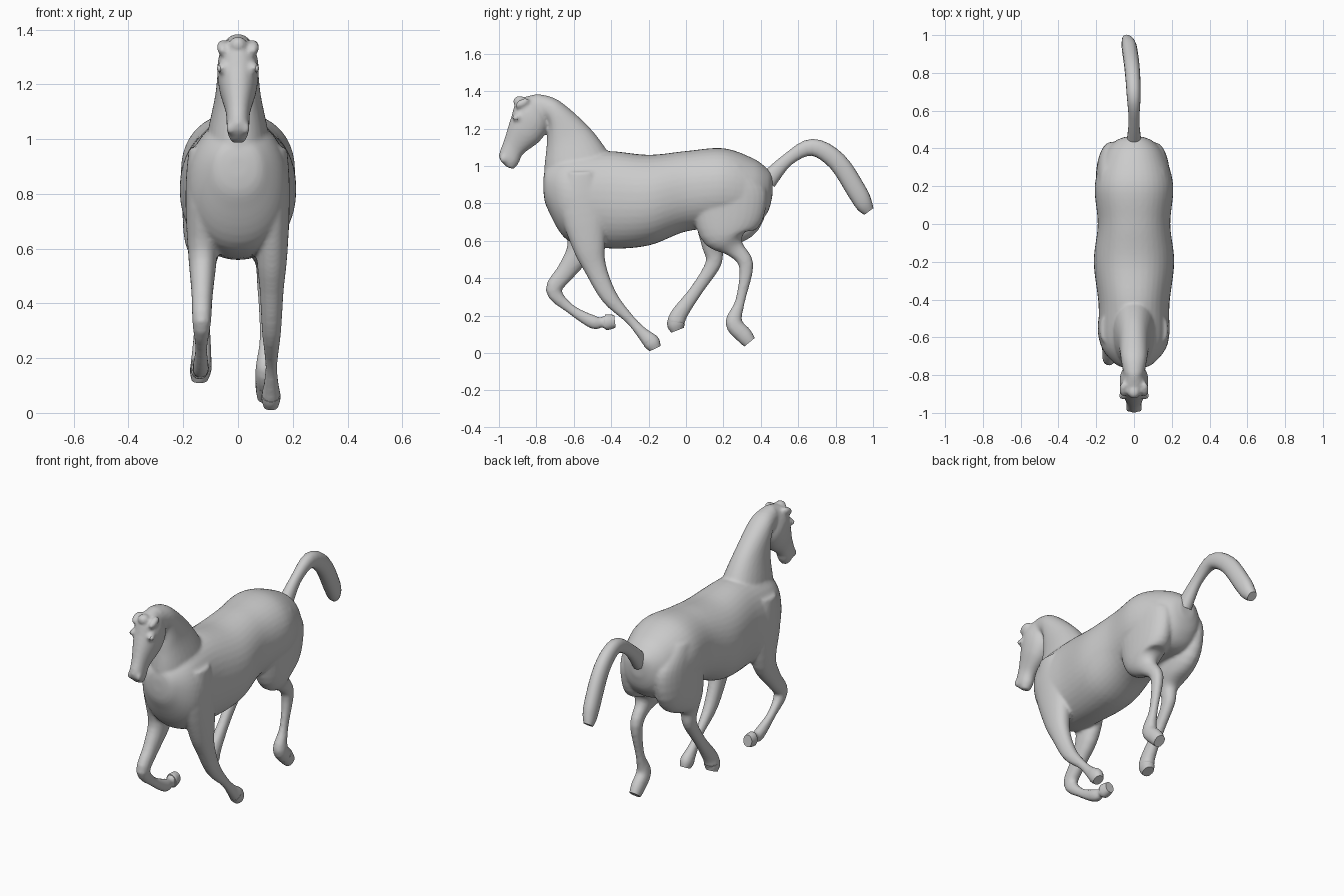
import bpy, bmesh, math
from mathutils import Vector, Matrix

if "Cube" in bpy.data.objects:
    bpy.data.objects.remove(bpy.data.objects["Cube"])

# A ring is (x, front y, front z, back y, back z, half width): an oval seen edge-on from the side.
def spline(rings, steps):
    out = []
    for i in range(len(rings) - 1):
        p0, p1 = rings[max(i - 1, 0)], rings[i]
        p2, p3 = rings[i + 1], rings[min(i + 2, len(rings) - 1)]
        for s in range(steps):
            t = s / steps
            out.append([b + t * ((c - a) / 2 + t * (a - 2.5 * b + 2 * c - d / 2
                        + t * (3 * b - a - 3 * c + d) / 2))
                        for a, b, c, d in zip(p0, p1, p2, p3)])
    return out + [list(rings[-1])]


def loft(bm, rings, sides=28, power=0.92):
    loops = []
    for x, ay, az, by, bz, w in rings:
        c = Vector((x, (ay + by) / 2, (az + bz) / 2))
        v = Vector((0, (by - ay) / 2, (bz - az) / 2))
        loop = []
        for k in range(sides):
            t = 2 * math.pi * k / sides
            co, si = (math.copysign(abs(f) ** power, f) for f in (math.cos(t), math.sin(t)))
            loop.append(bm.verts.new(c + v * co + Vector((w * si, 0, 0))))
        loops.append(loop)
    faces = [bm.faces.new(loops[0]), bm.faces.new(loops[-1][::-1])]
    for a, b in zip(loops, loops[1:]):
        for k in range(sides):
            n = (k + 1) % sides
            faces.append(bm.faces.new((a[k], b[k], b[n], a[n])))
    bmesh.ops.recalc_face_normals(bm, faces=faces)


# Limb path of (y, z, radius) turned into rings square to the path, drifting from x0 to x1
def limb(path, x0, x1, widest, steps=4):
    pts = spline(path, steps)
    rings = []
    for i, (y, z, r) in enumerate(pts):
        a, b = pts[max(i - 2, 0)], pts[min(i + 2, len(pts) - 1)]
        d = Vector((b[0] - a[0], b[1] - a[1])).normalized()
        x = x0 + (x1 - x0) * i / (len(pts) - 1)
        w = widest * math.tanh(.87 * r / widest)
        rings.append((x, y + d.y * r, z - d.x * r, y - d.y * r, z + d.x * r, w))
    return rings


def ball(bm, pos, size, tilt=0):
    m = Matrix.Translation(pos) @ Matrix.Rotation(tilt, 4, 'X') @ Matrix.Diagonal((*size, 1))
    bmesh.ops.create_uvsphere(bm, u_segments=16, v_segments=10, radius=1, matrix=m)


def finish(bm, name):
    me = bpy.data.meshes.new(name)
    bm.to_mesh(me)
    bm.free()
    ob = bpy.data.objects.new(name, me)
    bpy.context.collection.objects.link(ob)
    bpy.ops.object.select_all(action='DESELECT')
    bpy.context.view_layer.objects.active = ob
    ob.select_set(True)
    bpy.ops.object.shade_smooth_by_angle(angle=math.radians(45))
    return ob


# Torso: (y, top z, bottom z, half width)
torso = [(-.762, .94, .86, .035), (-.74, 1.0, .77, .10), (-.63, 1.06, .60, .18),
         (-.42, 1.08, .56, .188), (-.20, 1.06, .575, .213), (0, 1.08, .65, .192),
         (.20, 1.095, .67, .208), (.36, 1.04, .68, .165), (.435, .985, .75, .105),
         (.462, .95, .84, .045)]

# Neck, throat side to crest side; head, forehead side to jaw side
neck = [(-.72, .80, -.38, 1.0, .125), (-.757, .95, -.42, 1.08, .112),
        (-.745, 1.11, -.52, 1.21, .083), (-.742, 1.23, -.68, 1.35, .07),
        (-.80, 1.25, -.79, 1.385, .055)]
head = [(-.80, 1.385, -.74, 1.28, .045), (-.90, 1.35, -.74, 1.20, .074),
        (-.935, 1.26, -.785, 1.13, .07), (-.972, 1.14, -.87, 1.065, .045),
        (-1.0, 1.05, -.895, 1.015, .04), (-.96, .995, -.92, .983, .025)]

# Legs: shoulder and thigh are shared, then each leg runs down to its hoof
shoulder = [(-.56, .97, .08), (-.55, .80, .13)]
thigh = [(.21, 1.0, .10), (.22, .87, .205), (.225, .75, .195)]
front_right = shoulder + [(-.52, .58, .09), (-.485, .455, .06), (-.41, .30, .044),
                          (-.30, .18, .026), (-.235, .108, .032), (-.185, .058, .044),
                          (-.165, .024, .032)]
front_left = shoulder + [(-.555, .58, .08), (-.635, .445, .052), (-.707, .335, .043),
                         (-.62, .238, .026), (-.495, .165, .036), (-.45, .165, .027),
                         (-.425, .165, .042), (-.38, .17, .034)]
hind_right = thigh + [(.215, .635, .14), (.255, .565, .056), (.322, .47, .039),
                      (.29, .28, .026), (.255, .165, .045), (.31, .095, .044),
                      (.34, .058, .036)]
hind_left = thigh + [(.175, .65, .135), (.147, .562, .062), (.145, .475, .042),
                     (.055, .335, .034), (-.035, .21, .044), (-.053, .155, .048),
                     (-.045, .122, .036)]
legs = {"front_right": limb(front_right, .125, .12, .07),
        "front_left": limb(front_left, -.125, -.142, .07),
        "hind_right": limb(hind_right, .105, .10, .09),
        "hind_left": limb(hind_left, -.11, -.14, .09)}

# Skin: torso, neck, head and legs fused into one surface
skin = bmesh.new()
loft(skin, spline([(0, y, top, y, bot, w) for y, top, bot, w in torso], 6), sides=40)
for part in (neck, head):
    loft(skin, spline([(0, *ring) for ring in part], 6))
for rings in legs.values():
    loft(skin, rings[:-4])
# Forelock, folded ears, brows and nostrils
ball(skin, (0, -.89, 1.345), (.034, .035, .03))
for s in (-1, 1):
    ball(skin, (s * .056, -.875, 1.335), (.022, .042, .022), .5)
    ball(skin, (s * .056, -.90, 1.26), (.02, .03, .022))
    ball(skin, (s * .028, -.975, 1.04), (.016, .02, .025))
body = finish(skin, "horse_body")
fuse = body.modifiers.new("fuse", 'REMESH')
fuse.mode = 'VOXEL'
fuse.voxel_size = .009
fuse.use_smooth_shade = True
soft = body.modifiers.new("soften", 'SMOOTH')
soft.iterations = 5

# Hooves
for name, rings in legs.items():
    bm = bmesh.new()
    loft(bm, rings[-6:], sides=16)
    finish(bm, name + "_hoof")

# Tail, swept slightly to one side at the tip
tail = [(.435, .92, .05), (.545, 1.035, .034), (.675, 1.1, .045), (.807, 1.025, .051),
        (.915, .862, .052), (.953, .793, .045), (.978, .757, .03)]
bm = bmesh.new()
loft(bm, [(x - .3 * max(0, r[0] - .6) ** 2, *r) for x, *r in limb(tail, 0, 0, .08)], sides=20)
finish(bm, "tail")

# Eyes
bm = bmesh.new()
for s in (-1, 1):
    ball(bm, (s * .066, -.908, 1.258), (.011, .016, .013))
finish(bm, "eyes")
